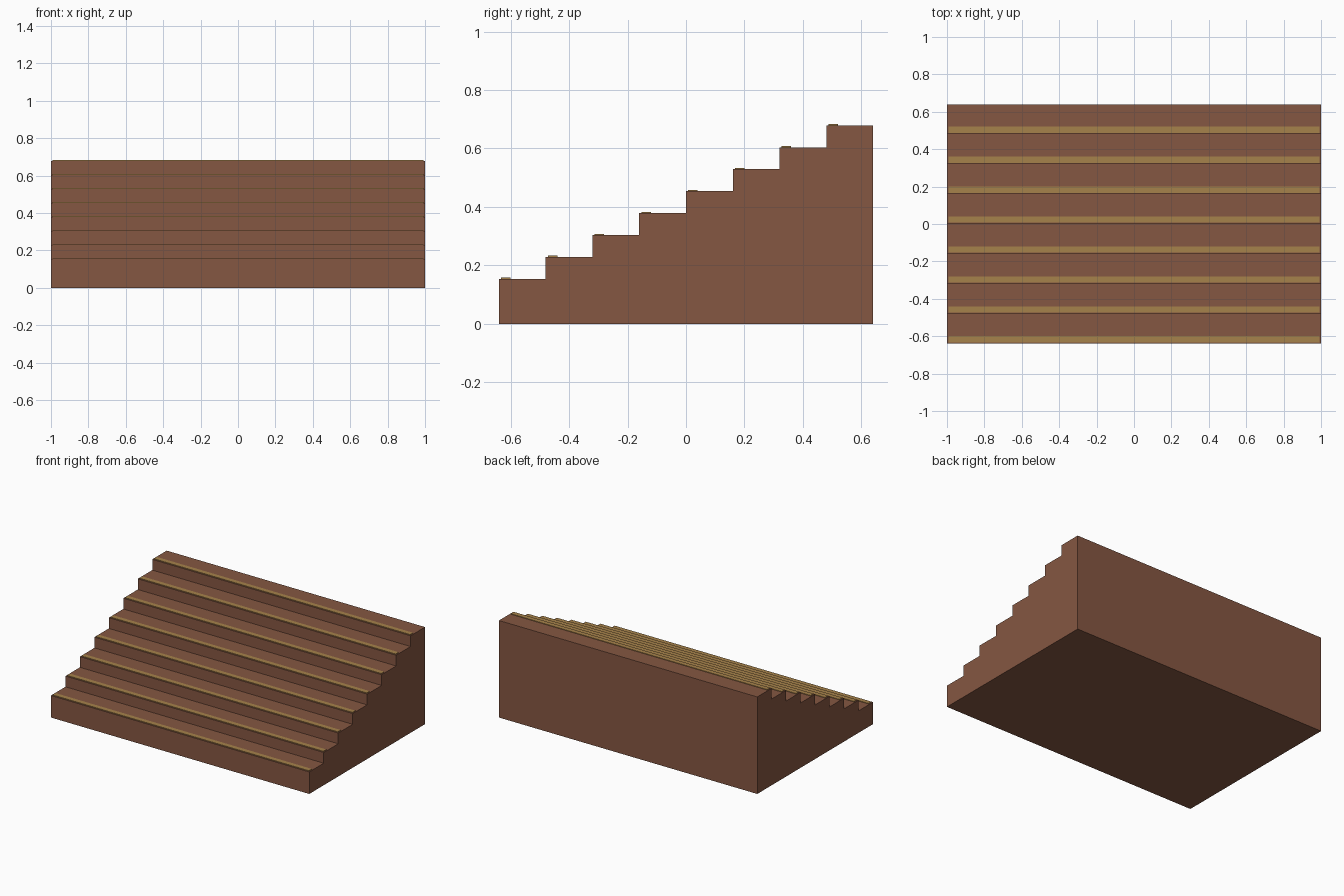
import bpy, bmesh

cube = bpy.data.objects.get("Cube")
if cube:
    bpy.data.objects.remove(cube, do_unlink=True)

STEPS, TREAD, RISE = 8, 0.16, 0.075
FRONT, FIRST_TOP = -0.64, 0.154
STRIP_THICK = 0.004


def make_material(name, rgb):
    mat = bpy.data.materials.new(name)
    mat.use_nodes = True
    color = (*rgb, 1)
    mat.diffuse_color = color
    mat.node_tree.nodes["Principled BSDF"].inputs["Base Color"].default_value = color
    return mat


def extrude_profile(name, profile, half_width, mat):
    """Extrude a closed (y, z) outline across x."""
    bm = bmesh.new()
    face = bm.faces.new([bm.verts.new((-half_width, y, z)) for y, z in profile])
    result = bmesh.ops.extrude_face_region(bm, geom=[face])
    moved = [v for v in result["geom"] if isinstance(v, bmesh.types.BMVert)]
    bmesh.ops.translate(bm, verts=moved, vec=(2 * half_width, 0, 0))
    bmesh.ops.recalc_face_normals(bm, faces=bm.faces)
    mesh = bpy.data.meshes.new(name)
    bm.to_mesh(mesh)
    bm.free()
    mesh.materials.append(mat)
    obj = bpy.data.objects.new(name, mesh)
    bpy.context.collection.objects.link(obj)
    return obj


brown = make_material("brown_wood", (0.235, 0.095, 0.054))
gold = make_material("gold_trim", (0.38, 0.223, 0.07))

# Solid staircase, one stepped outline
outline = [(FRONT, 0)]
for i in range(STEPS):
    y, z = FRONT + i * TREAD, FIRST_TOP + i * RISE
    outline += [(y, z), (y + TREAD, z)]
outline.append((-FRONT, 0))
extrude_profile("staircase", outline, 1.0, brown)

# Thin trim strip near the front edge of each tread
for i in range(STEPS):
    y0, z0 = FRONT + i * TREAD + 0.007, FIRST_TOP + i * RISE
    y1, z1 = y0 + 0.033, z0 + STRIP_THICK
    extrude_profile(f"tread_strip_{i + 1}",
                    [(y0, z0), (y0, z1), (y1, z1), (y1, z0)], 0.992, gold)
